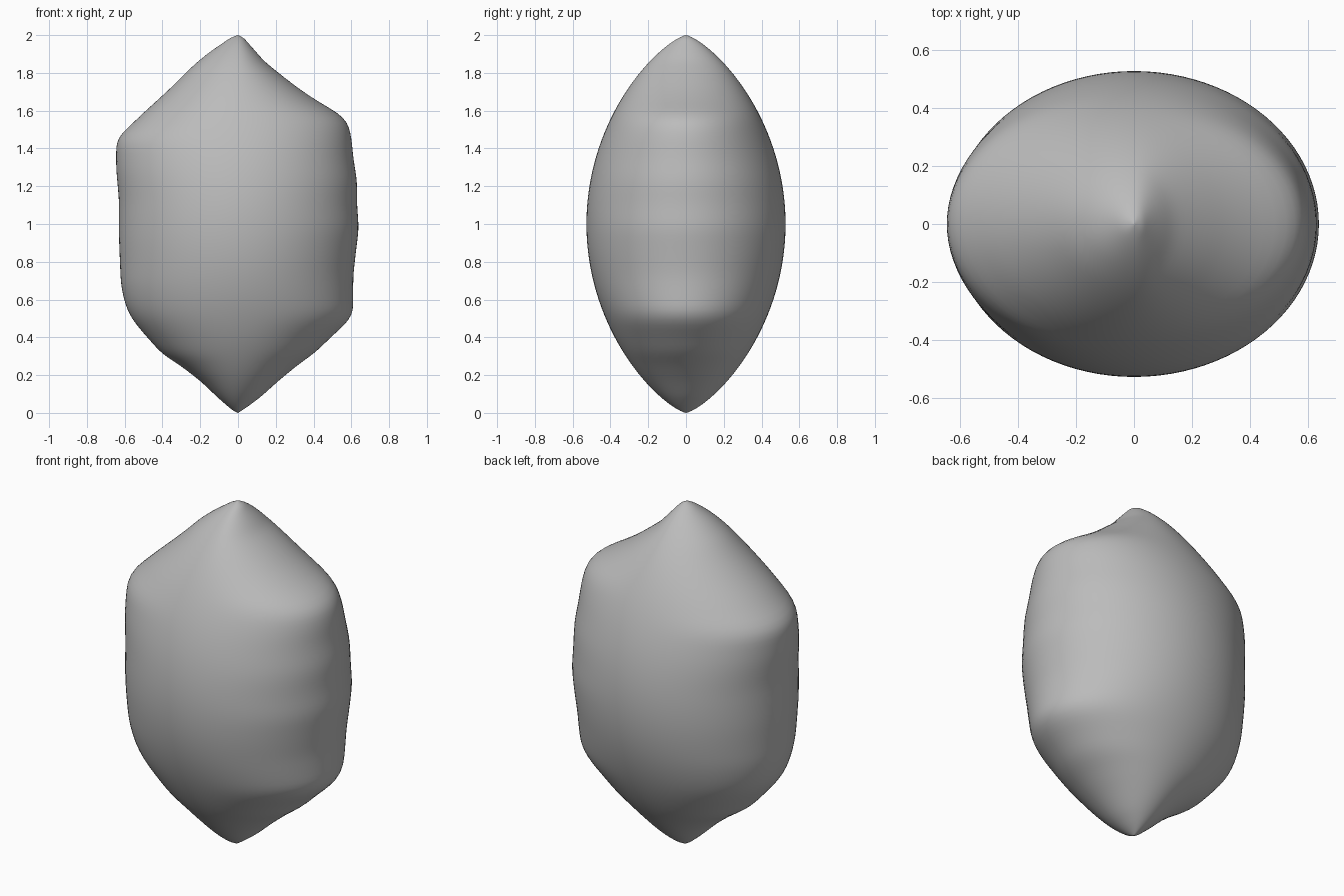
import bpy
import bmesh
from math import sin, cos, pi

RINGS, SEGMENTS = 100, 96

# Half outlines of the pouch as (width, height), bottom to top
LEFT_EDGE = [(0, 0), (.06, .04), (.12, .085), (.22, .175), (.33, .265), (.41, .32),
             (.49, .4), (.58, .48), (.61, .53), (.61, .73), (.625, .86), (.64, .98),
             (.63, 1.1), (.63, 1.23), (.61, 1.35), (.6, 1.46), (.58, 1.54), (.53, 1.59),
             (.46, 1.625), (.33, 1.71), (.22, 1.795), (.14, 1.86), (.03, 1.985), (0, 2)]
RIGHT_EDGE = [(0, 0), (.03, .015), (.1, .075), (.2, .17), (.31, .255), (.4, .31),
              (.52, .445), (.57, .51), (.6, .585), (.62, .68), (.63, .92), (.63, 1.13),
              (.645, 1.29), (.645, 1.43), (.625, 1.475), (.57, 1.52), (.51, 1.58),
              (.41, 1.67), (.33, 1.745), (.23, 1.845), (.15, 1.91), (.04, 1.985), (0, 2)]


def width_at(edge, z):
    """Linear lookup of the outline width at a height."""
    for (w0, z0), (w1, z1) in zip(edge, edge[1:]):
        if z <= z1:
            return w0 + (w1 - w0) * (z - z0) / (z1 - z0)
    return 0


def sampled_edge(edge, heights):
    """Sample the outline at every ring and soften its corners."""
    widths = [width_at(edge, z) for z in heights]
    for _ in range(2):
        inner = [(a + 2 * b + c) / 4 for a, b, c in zip(widths, widths[1:], widths[2:])]
        widths = [widths[0]] + inner + [widths[-1]]
    return widths


def depth_at(z):
    """Lens-shaped half depth, seen from the side."""
    t = z - 1
    return .527 * max(0, 1 - t * t) ** .75


def make_material(name, colour):
    mat = bpy.data.materials.new(name)
    mat.use_nodes = True
    mat.diffuse_color = colour
    mat.node_tree.nodes["Principled BSDF"].inputs["Base Color"].default_value = colour
    return mat


default_cube = bpy.data.objects.get("Cube")
if default_cube:
    bpy.data.objects.remove(default_cube, do_unlink=True)

# Rings crowd towards the two tips
heights = [1 - cos(pi * i / RINGS) for i in range(RINGS + 1)]
left = sampled_edge(LEFT_EDGE, heights)
right = sampled_edge(RIGHT_EDGE, heights)

# Loft of oval sections, each half as wide as its own outline
bm = bmesh.new()
rings = []
for z, wide_left, wide_right in list(zip(heights, left, right))[1:-1]:
    ring = []
    for j in range(SEGMENTS):
        angle = 2 * pi * j / SEGMENTS
        width = wide_left if cos(angle) > 0 else wide_right
        ring.append(bm.verts.new((width * cos(angle), depth_at(z) * sin(angle), z)))
    rings.append(ring)

for lower, upper in zip(rings, rings[1:]):
    for j in range(SEGMENTS):
        k = (j + 1) % SEGMENTS
        bm.faces.new((lower[j], lower[k], upper[k], upper[j]))

# Pointed tips
bottom = bm.verts.new((0, 0, 0))
top = bm.verts.new((0, 0, 2))
for j in range(SEGMENTS):
    k = (j + 1) % SEGMENTS
    bm.faces.new((bottom, rings[0][k], rings[0][j]))
    bm.faces.new((top, rings[-1][j], rings[-1][k]))

bmesh.ops.recalc_face_normals(bm, faces=bm.faces[:])
for face in bm.faces:
    face.smooth = True

mesh = bpy.data.meshes.new("pillow_body")
bm.to_mesh(mesh)
bm.free()
mesh.materials.append(make_material("plain grey", (.5, .5, .5, 1)))
body = bpy.data.objects.new("pillow_body", mesh)
bpy.context.collection.objects.link(body)
